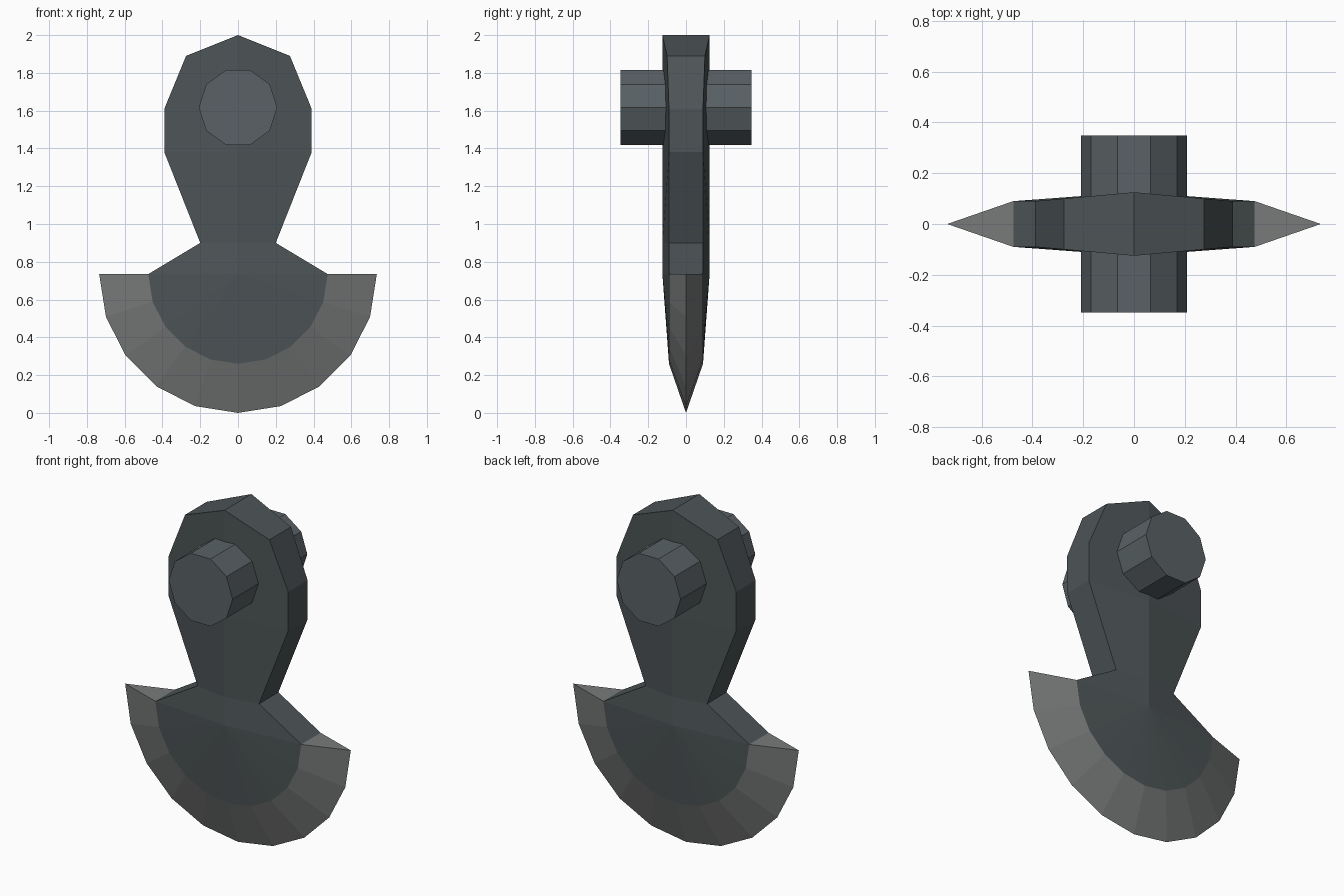
import bpy, bmesh
from math import sin, cos, pi

if "Cube" in bpy.data.objects:
    bpy.data.objects.remove(bpy.data.objects["Cube"])


def material(name, rgb):
    m = bpy.data.materials.new(name)
    m.diffuse_color = (*rgb, 1)
    m.use_nodes = True
    m.node_tree.nodes["Principled BSDF"].inputs["Base Color"].default_value = m.diffuse_color
    return m


dark = material("dark_metal", (0.075, 0.09, 0.095))
pale = material("edge_metal", (0.19, 0.195, 0.195))
pin_grey = material("pin_metal", (0.10, 0.12, 0.13))

# Half outline of the upper body: (x, z, half thickness)
rows = [(0, 2, 0.125), (0.275, 1.89, 0.10), (0.39, 1.61, 0.09),
        (0.39, 1.38, 0.09), (0.20, 0.90, 0.09), (0.475, 0.735, 0.09)]
RIDGE, ARC_Z, STEPS = 0.125, 0.735, 5

bm = bmesh.new()


def face(points, mat=0):
    f = bm.faces.new([bm.verts.new(p) for p in points])
    f.material_index = mat


def arc(radius, i):
    a = i * pi / 2 / STEPS
    return radius * cos(a), ARC_Z - radius * sin(a)


for sx in (-1, 1):
    # Upper body: ridged front and back, plus the rim between them
    for i, ((x0, z0, y0), (x1, z1, y1)) in enumerate(zip(rows, rows[1:])):
        for sy in (-1, 1):
            a, b = (sx * x0, sy * y0, z0), (sx * x1, sy * y1, z1)
            c, d = (0, sy * RIDGE, z1), (0, sy * RIDGE, z0)
            face([a, b, c] if i == 0 else [a, b, c, d])
        face([(sx * x0, -y0, z0), (sx * x1, -y1, z1),
              (sx * x1, y1, z1), (sx * x0, y0, z0)])
    # Lower fan and the sharpened blade around it
    for i in range(STEPS):
        (ix0, iz0), (ix1, iz1) = arc(0.475, i), arc(0.475, i + 1)
        (ox0, oz0), (ox1, oz1) = arc(0.735, i), arc(0.735, i + 1)
        for sy in (-1, 1):
            p, q = (sx * ix0, sy * 0.09, iz0), (sx * ix1, sy * 0.09, iz1)
            face([(0, sy * RIDGE, ARC_Z), p, q])
            face([p, q, (sx * ox1, 0, oz1), (sx * ox0, 0, oz0)], 1)
    # Flat blade ends
    face([(sx * 0.475, -0.09, ARC_Z), (sx * 0.735, 0, ARC_Z),
          (sx * 0.475, 0.09, ARC_Z)], 1)

bmesh.ops.remove_doubles(bm, verts=bm.verts, dist=0.0005)
bmesh.ops.recalc_face_normals(bm, faces=bm.faces)
mesh = bpy.data.meshes.new("blade_body")
bm.to_mesh(mesh)
bm.free()
mesh.materials.append(dark)
mesh.materials.append(pale)
bpy.context.collection.objects.link(bpy.data.objects.new("blade_body", mesh))

# Ten-sided pin through the upper body, with a vertex at each side
bpy.ops.mesh.primitive_cylinder_add(vertices=10, radius=0.208, depth=0.695,
                                    location=(0, 0, 1.617),
                                    rotation=(pi / 2, 0, 0))
pin = bpy.context.object
pin.name = "pivot_pin"
# Turn the ring a quarter turn about its own axis
for v in pin.data.vertices:
    v.co.x, v.co.y = v.co.y, -v.co.x
pin.data.materials.append(pin_grey)
